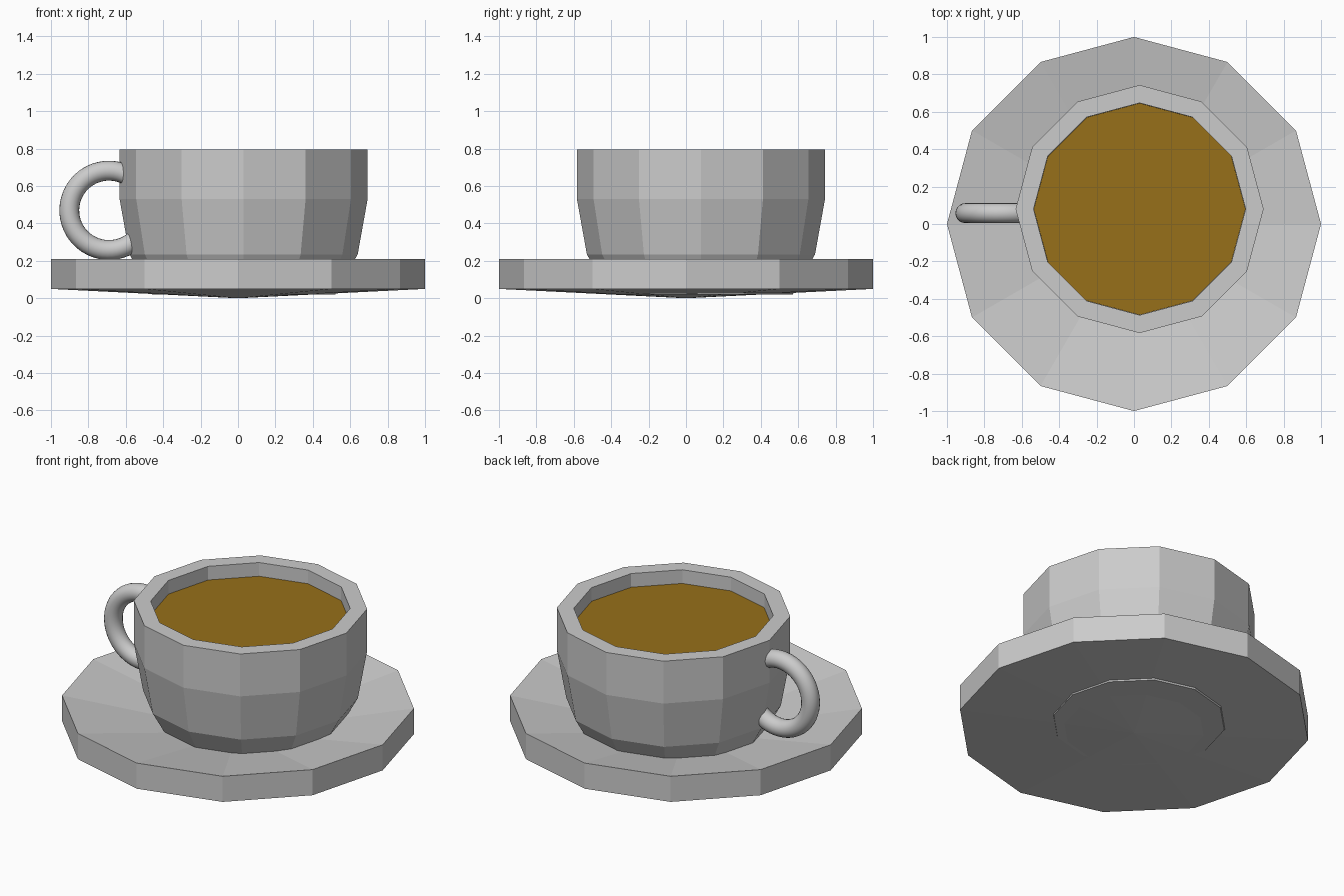
import bpy, bmesh
from math import sin, cos, pi, radians

if "Cube" in bpy.data.objects:
    bpy.data.objects.remove(bpy.data.objects["Cube"])

SIDES = 12
CUP_X, CUP_Y = 0.03, 0.08


def lathe(name, profile, x=0.0, y=0.0):
    """Revolve (radius, z) points into a flat-faced solid; radius 0 closes to a point."""
    bm = bmesh.new()
    rings = []
    for r, z in profile:
        if r == 0:
            rings.append([bm.verts.new((0, 0, z))] * SIDES)
        else:
            rings.append([bm.verts.new((r * cos(2 * pi * i / SIDES),
                                        r * sin(2 * pi * i / SIDES), z))
                          for i in range(SIDES)])
    for a, b in zip(rings, rings[1:]):
        for i in range(SIDES):
            j = (i + 1) % SIDES
            corners = list(dict.fromkeys((a[i], a[j], b[j], b[i])))
            bm.faces.new(corners)
    bmesh.ops.recalc_face_normals(bm, faces=bm.faces)
    mesh = bpy.data.meshes.new(name)
    bm.to_mesh(mesh)
    bm.free()
    ob = bpy.data.objects.new(name, mesh)
    ob.location = (x, y, 0)
    bpy.context.collection.objects.link(ob)
    return ob


# Saucer: dished top, shallow cone underneath
lathe("saucer", [(0, 0), (1, 0.05), (1, 0.21), (0, 0.022)])

# Cup: foot poking slightly through the saucer, thick wall, hollow inside
lathe("cup", [(0, 0.02), (0.49, 0.02), (0.61, 0.235), (0.663, 0.53),
              (0.663, 0.795), (0.567, 0.795), (0.567, 0.53),
              (0.51, 0.27), (0.4, 0.1), (0, 0.1)], CUP_X, CUP_Y)

# Drink: flat surface just below the rim
drink = lathe("drink", [(0, 0.66), (0.566, 0.66), (0.566, 0.71), (0, 0.71)], CUP_X, CUP_Y)
mat = bpy.data.materials.new("tea")
mat.diffuse_color = (0.31, 0.16, 0.01, 1)
mat.use_nodes = True
mat.node_tree.nodes["Principled BSDF"].inputs["Base Color"].default_value = mat.diffuse_color
drink.data.materials.append(mat)

# Handle: round tube along an arc, ends buried in the cup wall
STEPS, ROUND, MAJOR, MINOR = 40, 20, 0.212, 0.053
bm = bmesh.new()
loops = []
for i in range(STEPS + 1):
    a = radians(57 + (313 - 57) * i / STEPS)
    loop = []
    for k in range(ROUND):
        t = 2 * pi * k / ROUND
        r = MAJOR + MINOR * cos(t)
        loop.append(bm.verts.new((r * cos(a), MINOR * sin(t), r * sin(a))))
    loops.append(loop)
for a, b in zip(loops, loops[1:]):
    for k in range(ROUND):
        n = (k + 1) % ROUND
        bm.faces.new((a[k], a[n], b[n], b[k])).smooth = True
bm.faces.new(loops[0])
bm.faces.new(loops[-1])
bmesh.ops.recalc_face_normals(bm, faces=bm.faces)
mesh = bpy.data.meshes.new("handle")
bm.to_mesh(mesh)
bm.free()
handle = bpy.data.objects.new("handle", mesh)
handle.location = (-0.69, 0.058, 0.47)
bpy.context.collection.objects.link(handle)
